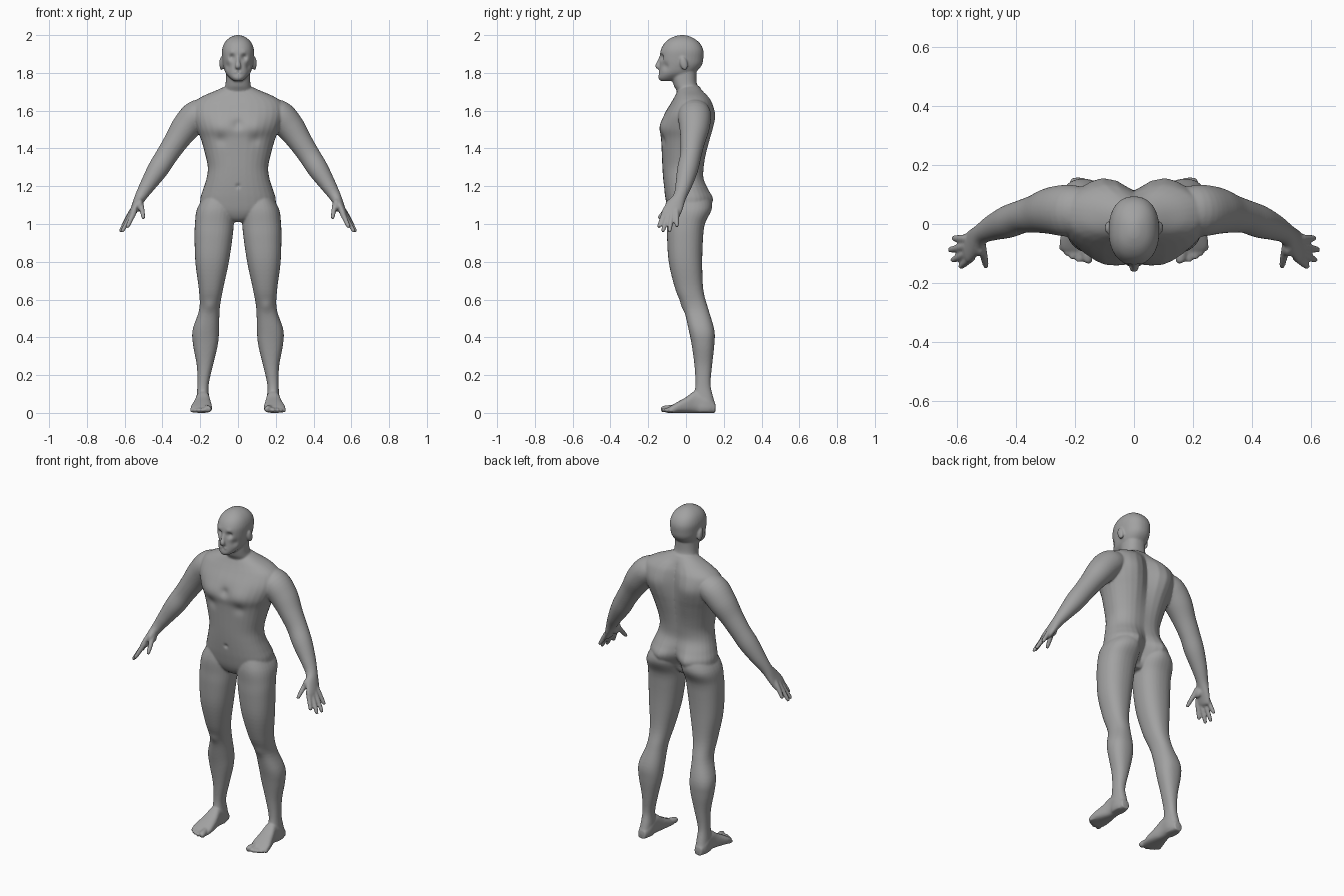
import bpy, bmesh, math
from mathutils import Vector, Matrix

bm = bmesh.new()
N = 32


def spline(rows, n=5):
    """Catmull-Rom interpolation of rows of numbers."""
    out = []
    for i in range(len(rows) - 1):
        p0, p1 = rows[max(i - 1, 0)], rows[i]
        p2, p3 = rows[i + 1], rows[min(i + 2, len(rows) - 1)]
        for k in range(n):
            t = k / n
            out.append([0.5 * (2 * b + (c - a) * t + (2 * a - 5 * b + 4 * c - d) * t * t
                               + (3 * b - a - 3 * c + d) * t ** 3)
                        for a, b, c, d in zip(p0, p1, p2, p3)])
    out.append(list(rows[-1]))
    return out


def skin(rings):
    """Join rings of points into a closed tube."""
    vs = [[bm.verts.new(p) for p in r] for r in rings]
    for a, b in zip(vs, vs[1:]):
        for i in range(N):
            j = (i + 1) % N
            bm.faces.new((a[i], a[j], b[j], b[i]))
    bm.faces.new(vs[0][::-1])
    bm.faces.new(vs[-1])


def oval(power=0.88):
    for i in range(N):
        a = 2 * math.pi * i / N
        c, s = math.cos(a), math.sin(a)
        yield math.copysign(abs(c) ** power, c), math.copysign(abs(s) ** power, s)


def column(rows, s=1):
    """Upright form, rows: z, x min, x max, y front, y back, back groove."""
    rings = []
    for z, x0, x1, y0, y1, g in spline(rows):
        ring = []
        for c, d in oval():
            x = (x0 + x1) / 2 + c * (x1 - x0) / 2
            y = (y0 + y1) / 2 + d * (y1 - y0) / 2
            if d > 0:
                y -= d * g * math.exp(-(x / 0.05) ** 2)
            ring.append((s * x, y, z))
        rings.append(ring)
    skin(rings)


def limb(rows, s=1, n=5):
    """Tube along a path, rows: x, y, z, thickness, width."""
    pts = spline(rows, n)
    rings = []
    for i, (x, y, z, ra, rb) in enumerate(pts):
        t = Vector(pts[min(i + 1, len(pts) - 1)][:3]) - Vector(pts[max(i - 1, 0)][:3])
        u = t.cross(Vector((0, 1, 0.001))).normalized()
        v = u.cross(t).normalized()
        rings.append([(s * q.x, q.y, q.z) for q in
                      (Vector((x, y, z)) + u * c * ra + v * d * rb for c, d in oval(1))])
    skin(rings)


def blob(loc, size, rot=0):
    m = Matrix.Translation(loc) @ Matrix.Rotation(rot, 4, 'X') @ Matrix.Diagonal((*size, 1))
    bmesh.ops.create_icosphere(bm, subdivisions=3, radius=1, matrix=m)


def sym(rows):
    return [(z, -w, w, a, b, g) for z, w, a, b, g in rows]


# Torso: z, half width, front, back, groove
column(sym([
    (1.73, .065, -.03, .07, 0), (1.705, .12, -.045, .095, .01), (1.675, .19, -.06, .125, .03),
    (1.64, .235, -.08, .145, .04), (1.58, .245, -.115, .157, .045), (1.51, .222, -.138, .152, .04),
    (1.45, .197, -.132, .137, .03), (1.37, .174, -.128, .115, .018), (1.30, .16, -.125, .102, .012),
    (1.24, .167, -.121, .102, .015), (1.18, .186, -.115, .128, .03), (1.13, .2, -.108, .145, .05),
    (1.07, .19, -.095, .12, .06), (1.03, .1, -.075, .07, .02), (1.01, .04, -.05, .04, 0)]))

# Neck
column(sym([(1.6, .09, -.04, .08, 0), (1.69, .08, -.045, .09, 0), (1.735, .067, -.065, .06, 0),
            (1.79, .063, -.075, .055, 0), (1.86, .06, -.06, .06, 0)]))

# Head
column(sym([(1.757, .022, -.135, -.06, 0), (1.772, .042, -.146, -.02, 0), (1.80, .066, -.143, .045, 0),
            (1.84, .079, -.139, .083, 0), (1.88, .084, -.139, .092, 0), (1.92, .085, -.134, .092, 0),
            (1.955, .074, -.116, .075, 0), (1.98, .053, -.088, .046, 0), (1.995, .026, -.055, .015, 0),
            (2.0, .006, -.03, -.01, 0)]))

# Nose and lips
limb([(0, -.132, 1.885, .008, .01), (0, -.142, 1.86, .01, .01), (0, -.15, 1.836, .016, .013),
      (0, -.142, 1.825, .014, .008)])
blob((0, -.137, 1.803), (.024, .01, .009))

for s in (1, -1):
    # Ear
    blob((s * .087, -.012, 1.85), (.012, .02, .037), .25)
    # Leg
    column([(1.16, .03, .17, -.08, .11, 0), (1.08, .016, .217, -.1, .132, 0), (1.0, .022, .228, -.1, .1, 0),
            (.92, .03, .23, -.1, .09, 0), (.79, .05, .225, -.09, .086, 0), (.65, .08, .207, -.055, .092, 0),
            (.55, .097, .205, -.012, .118, 0), (.44, .1, .24, .014, .15, 0), (.36, .107, .238, .03, .15, 0),
            (.25, .133, .218, .045, .138, 0), (.15, .155, .215, .05, .13, 0), (.08, .153, .22, .04, .145, 0),
            (.03, .153, .225, .04, .158, 0), (.004, .16, .218, .05, .15, 0)], s)
    # Foot: y, x min, x max, top
    rings = []
    for y, x0, x1, h in spline([(.155, .165, .212, .05), (.11, .15, .224, .09), (.05, .15, .222, .115),
                                (0, .142, .235, .083), (-.05, .137, .25, .055), (-.085, .14, .248, .034),
                                (-.1, .148, .225, .022)]):
        rings.append([(s * ((x0 + x1) / 2 + c * (x1 - x0) / 2), y, h / 2 + d * h / 2) for c, d in oval(.75)])
    skin(rings)
    # Toes
    for x, y, r in ((.157, -.118, .018), (.186, -.118, .012), (.207, -.108, .012),
                    (.226, -.095, .0115), (.243, -.078, .011)):
        limb([(s * (x * .6 + .076), y + .06, r + .008, r, r), (s * x, y, r + .002, r, r),
              (s * x, y - r * .8, r, r * .55, r * .55)], 1, 3)
    # Arm and palm
    limb([(.15, .045, 1.605, .06, .07), (.217, .045, 1.577, .079, .087), (.277, .045, 1.512, .076, .08),
          (.33, .035, 1.435, .064, .065), (.378, .025, 1.362, .058, .056), (.425, .008, 1.288, .055, .055),
          (.477, -.012, 1.207, .042, .044), (.515, -.033, 1.145, .031, .035),
          (.54, -.06, 1.095, .023, .047), (.562, -.083, 1.05, .017, .05), (.57, -.088, 1.035, .01, .042)], s)
    # Fingers: base, tip
    for a, b in (((.553, -.116, 1.055), (.588, -.146, .98)), ((.565, -.098, 1.045), (.616, -.124, .957)),
                 ((.57, -.075, 1.05), (.625, -.088, .957)), ((.568, -.05, 1.06), (.612, -.048, .985)),
                 ((.512, -.085, 1.1), (.5, -.146, 1.028))):
        p, q = Vector(a), Vector(b)
        limb([(*(p - (q - p) * .25), .012, .012), (*p, .014, .014), (*p.lerp(q, .5), .0125, .0125),
              (*p.lerp(q, .92), .01, .01), (*q, .005, .005)], s, 3)
    # Thumb muscle
    blob((s * .52, -.075, 1.1), (.02, .035, .035), .6)

bmesh.ops.recalc_face_normals(bm, faces=bm.faces)
mesh = bpy.data.meshes.new("body")
bm.to_mesh(mesh)
bm.free()
body = bpy.data.objects.new("body", mesh)
bpy.context.collection.objects.link(body)

# Fuse all forms into one skin
fuse = body.modifiers.new("fuse", 'REMESH')
fuse.mode = 'VOXEL'
fuse.voxel_size = 0.0055
soft = body.modifiers.new("soften", 'SMOOTH')
soft.factor, soft.iterations = 0.5, 5
bpy.context.view_layer.objects.active = body
body.select_set(True)
bpy.ops.object.convert(target='MESH')
mesh = body.data

# Sculpted dabs: centre, radius, push (mirrored in x)
dabs = [
    ((.034, -.135, 1.884), .017, (0, .017, 0)),      # eye sockets
    ((.034, -.135, 1.906), .016, (0, -.005, 0)),     # brows
    ((.055, -.11, 1.835), .02, (-.004, .006, 0)),    # cheeks
    ((0, -.145, 1.802), .008, (0, .005, 0)),         # mouth
    ((.1, -.13, 1.52), .055, (0, -.01, 0)),          # chest
    ((0, -.138, 1.53), .028, (0, .012, 0)),
    ((.09, -.12, 1.445), .03, (0, .008, 0)),
    ((0, -.12, 1.2), .012, (0, .008, 0)),            # navel
    ((.12, .14, 1.57), .06, (0, .008, 0)),           # shoulder blades
    ((.09, .14, 1.12), .055, (0, .01, 0)),           # buttocks
    ((.15, -.03, .56), .03, (0, -.008, 0)),          # knees
]
for v in mesh.vertices:
    co = v.co.copy()
    m = Vector((abs(co.x), co.y, co.z))
    sg = 1 if co.x >= 0 else -1
    for c, r, d in dabs:
        k = (m - Vector(c)).length_squared / (r * r)
        if k < 6:
            w = math.exp(-k)
            v.co += Vector((d[0] * sg, d[1], d[2])) * w
    v.co.z = max(v.co.z, 0)

skin_mat = bpy.data.materials.new("plain grey")
skin_mat.diffuse_color = (.36, .36, .36, 1)
mesh.materials.clear()
mesh.materials.append(skin_mat)
bpy.ops.object.shade_smooth()
